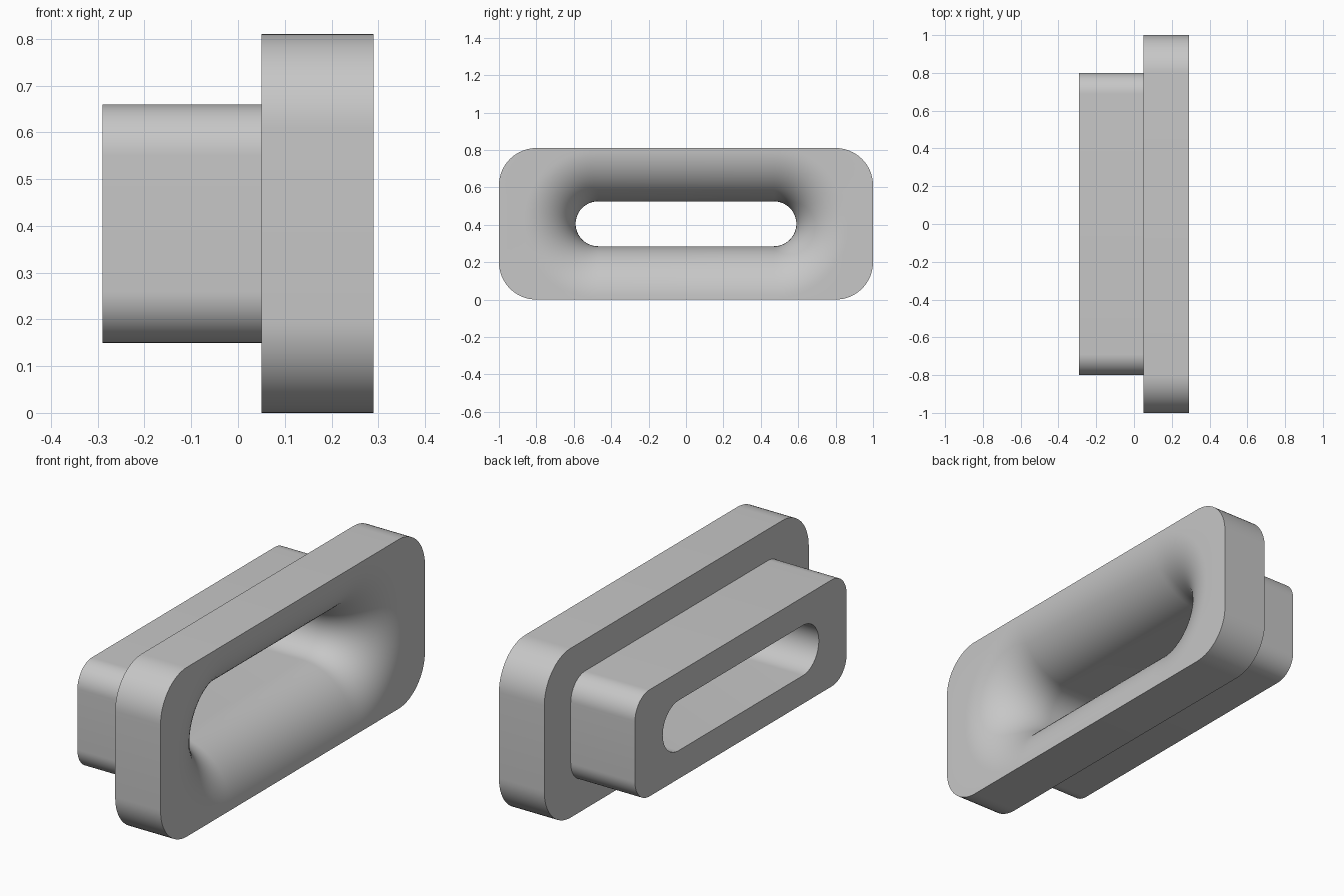
import bpy, bmesh
from math import sin, cos, pi, radians

if "Cube" in bpy.data.objects:
    bpy.data.objects.remove(bpy.data.objects["Cube"], do_unlink=True)

grey = bpy.data.materials.new("light_grey")
grey.use_nodes = True
colour = (0.57, 0.57, 0.57, 1)
grey.diffuse_color = colour
grey.node_tree.nodes["Principled BSDF"].inputs["Base Color"].default_value = colour

MID_Z = 0.405
CORNER_STEPS = 16
FLARE_STEPS = 20
BACK, STEP, FRONT = -0.29, 0.05, 0.29
FLARE = 0.28


def ring(bm, x, half_y, half_z, radius):
    """Rounded rectangle facing along x."""
    verts = []
    for corner, (sy, sz) in enumerate([(1, 1), (-1, 1), (-1, -1), (1, -1)]):
        for i in range(CORNER_STEPS + 1):
            a = (corner + i / CORNER_STEPS) * pi / 2
            y = sy * (half_y - radius) + radius * cos(a)
            z = sz * (half_z - radius) + radius * sin(a)
            verts.append(bm.verts.new((x, y, MID_Z + z)))
    return verts


def slot(bm, x, grow=0):
    return ring(bm, x, 0.59 + grow, 0.12 + grow, 0.12 + grow)


bm = bmesh.new()
# Outside: narrow rear body, then the wide flange
rings = [
    slot(bm, BACK),
    ring(bm, BACK, 0.8, 0.255, 0.11),
    ring(bm, STEP, 0.8, 0.255, 0.11),
    ring(bm, STEP, 1.0, 0.405, 0.2),
    ring(bm, FRONT, 1.0, 0.405, 0.2),
]
# Flared mouth curving from the flange face into the slot
for i in range(FLARE_STEPS + 1):
    a = i / FLARE_STEPS * pi / 2
    rings.append(slot(bm, FRONT - FLARE * (1 - cos(a)), FLARE * (1 - sin(a))))

# Skin the closed loop of rings
for a, b in zip(rings, rings[1:] + rings[:1]):
    for i in range(len(a)):
        j = (i + 1) % len(a)
        bm.faces.new((a[i], a[j], b[j], b[i]))
bmesh.ops.remove_doubles(bm, verts=bm.verts, dist=1e-5)
bmesh.ops.recalc_face_normals(bm, faces=bm.faces)

mesh = bpy.data.meshes.new("flanged_slot_bushing")
bm.to_mesh(mesh)
bm.free()
mesh.materials.append(grey)
bushing = bpy.data.objects.new("flanged_slot_bushing", mesh)
bpy.context.collection.objects.link(bushing)
bpy.context.view_layer.objects.active = bushing
bushing.select_set(True)
bpy.ops.object.shade_smooth_by_angle(angle=radians(30))
